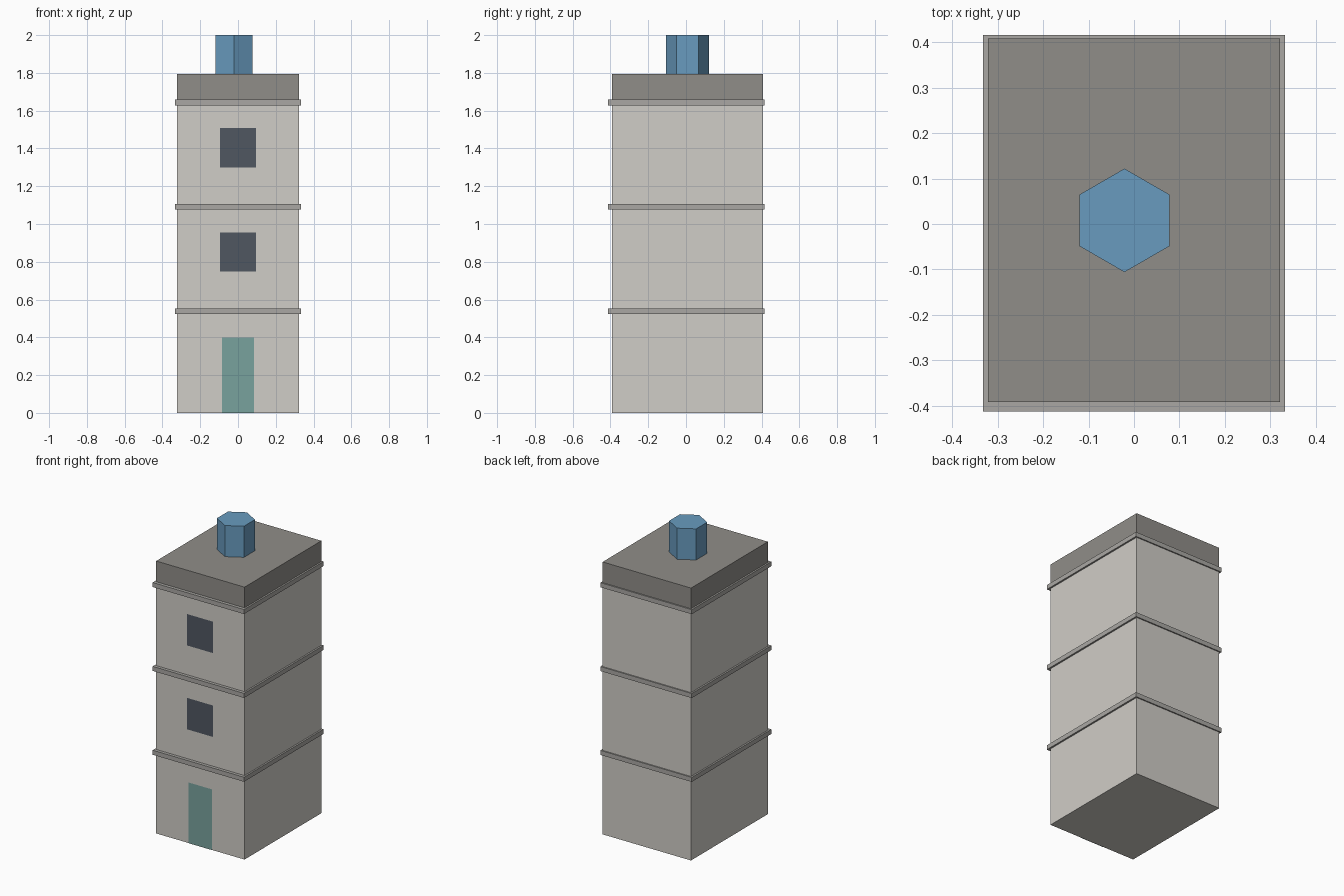
import bpy
import math

if "Cube" in bpy.data.objects:
    bpy.data.objects.remove(bpy.data.objects["Cube"])


def material(name, rgb):
    m = bpy.data.materials.new(name)
    m.diffuse_color = (*rgb, 1)
    m.use_nodes = True
    m.node_tree.nodes["Principled BSDF"].inputs["Base Color"].default_value = m.diffuse_color
    return m


WALL = material("wall", (0.63, 0.61, 0.57))
TRIM = material("trim", (0.40, 0.39, 0.37))
ROOF = material("roof", (0.28, 0.27, 0.25))
GLASS = material("glass", (0.08, 0.095, 0.12))
TEAL = material("teal", (0.19, 0.36, 0.34))
BLUE = material("blue", (0.14, 0.33, 0.52))

HALF_X = 0.322
FRONT, BACK = -0.392, 0.408
FLOOR = 0.5525    # storey height
MID_Y = (FRONT + BACK) / 2


def box(name, lo, hi, mat):
    bpy.ops.mesh.primitive_cube_add(size=1, location=[(a + b) / 2 for a, b in zip(lo, hi)])
    ob = bpy.context.object
    ob.name = name
    ob.scale = [b - a for a, b in zip(lo, hi)]
    bpy.ops.object.transform_apply(location=False, rotation=False, scale=True)
    ob.data.materials.append(mat)


def front_panel(name, half_w, z0, z1, mat):
    # flat panel lying just in front of the facade, facing -y
    y = FRONT - 0.002
    me = bpy.data.meshes.new(name)
    me.from_pydata([(-half_w, y, z0), (half_w, y, z0), (half_w, y, z1), (-half_w, y, z1)],
                   [], [(0, 1, 2, 3)])
    me.materials.append(mat)
    bpy.context.collection.objects.link(bpy.data.objects.new(name, me))


# Tower body and flat roof block
top = 3 * FLOOR - 0.01
box("tower_body", (-HALF_X, FRONT, 0), (HALF_X, BACK, top), WALL)
box("roof_block", (-HALF_X, FRONT, top), (HALF_X, BACK, 1.795), ROOF)

# Ledge above every storey
for i in range(3):
    z = FLOOR * (i + 1) - 0.014
    box(f"ledge_{i + 1}", (-0.333, -0.413, z - 0.015), (0.333, 0.416, z + 0.015), TRIM)

# Door, with one window on each upper storey
front_panel("door", 0.085, 0, 0.40, TEAL)
for i in (1, 2):
    front_panel(f"window_{i}", 0.095, 0.195 + FLOOR * i, 0.402 + FLOOR * i, GLASS)

# Six-sided roof tank
bpy.ops.mesh.primitive_cylinder_add(vertices=6, radius=0.114, depth=0.205,
                                    location=(-0.021, MID_Y, 1.8975))
tank = bpy.context.object
tank.name = "roof_tank"
tank.data.materials.append(BLUE)
